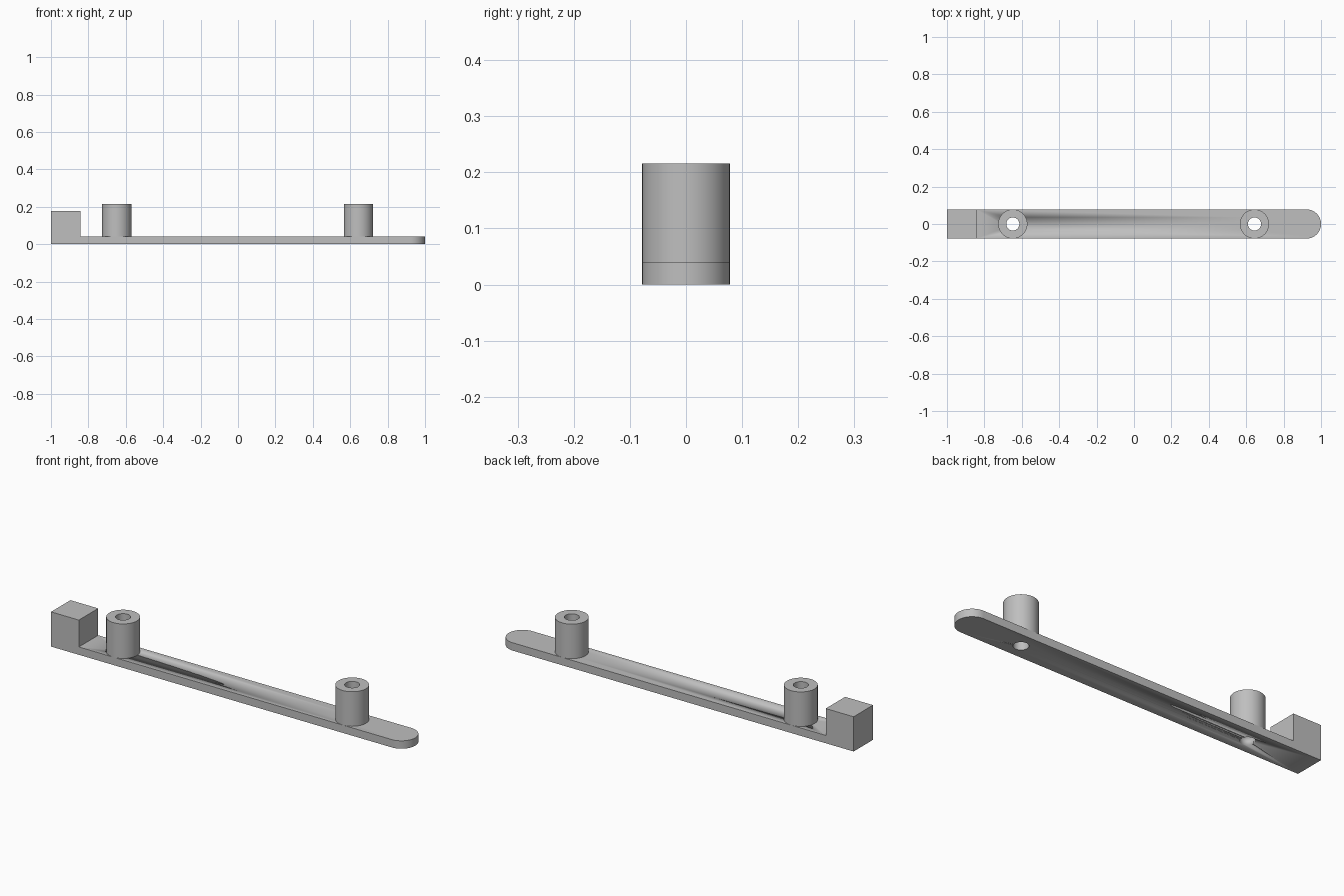
import bpy, bmesh
from math import pi, sin, cos, radians
from mathutils import Matrix

if "Cube" in bpy.data.objects:
    bpy.data.objects.remove(bpy.data.objects["Cube"])

HALF_WIDTH = 0.078      # also the radius of the rounded end and the posts
PLATE_TOP = 0.04
BLOCK_TOP, BLOCK_EDGE = 0.177, -0.843
POST_TOP, HOLE_RADIUS = 0.216, 0.035
POSTS = {"right_post": -0.648, "left_post": 0.644}
SIDES = 64

grey = bpy.data.materials.new("plain grey")
grey.use_nodes = True
colour = (0.52, 0.52, 0.52, 1)
grey.diffuse_color = colour
grey.node_tree.nodes["Principled BSDF"].inputs["Base Color"].default_value = colour


def finish(name, bm):
    """Turn a bmesh into a named object with sharp-edged smooth shading."""
    bmesh.ops.recalc_face_normals(bm, faces=bm.faces)
    mesh = bpy.data.meshes.new(name)
    bm.to_mesh(mesh)
    bm.free()
    mesh.materials.append(grey)
    obj = bpy.data.objects.new(name, mesh)
    bpy.context.collection.objects.link(obj)
    bpy.ops.object.select_all(action="DESELECT")
    obj.select_set(True)
    bpy.context.view_layer.objects.active = obj
    bpy.ops.object.shade_smooth_by_angle(angle=radians(30))
    return obj


# Flat bar: square right end, round left end, end block raised from its top
bm = bmesh.new()
outline = [(BLOCK_EDGE, HALF_WIDTH), (-1, HALF_WIDTH), (-1, -HALF_WIDTH), (BLOCK_EDGE, -HALF_WIDTH)]
for i in range(SIDES // 2 + 1):
    a = -pi / 2 + 2 * pi * i / SIDES
    outline.append((1 - HALF_WIDTH + HALF_WIDTH * cos(a), HALF_WIDTH * sin(a)))
base = bm.faces.new([bm.verts.new((x, y, 0)) for x, y in outline])
up = bmesh.ops.extrude_face_region(bm, geom=[base], use_keep_orig=True)["geom"]
bmesh.ops.translate(bm, vec=(0, 0, PLATE_TOP), verts=[v for v in up if isinstance(v, bmesh.types.BMVert)])
step = [v for v in bm.verts if v.co.z > 0 and abs(v.co.x - BLOCK_EDGE) < 1e-4]
bmesh.ops.connect_verts(bm, verts=step)
end_face = next(f for f in bm.faces if all(v.co.z > 0 and v.co.x < BLOCK_EDGE + 1e-4 for v in f.verts))
up = bmesh.ops.extrude_discrete_faces(bm, faces=[end_face])["faces"][0]
bmesh.ops.translate(bm, vec=(0, 0, BLOCK_TOP - PLATE_TOP), verts=up.verts)
bmesh.ops.remove_doubles(bm, verts=bm.verts, dist=1e-5)
bmesh.ops.recalc_face_normals(bm, faces=bm.faces)
bmesh.ops.dissolve_limit(bm, angle_limit=radians(1), verts=bm.verts, edges=bm.edges)
bar = finish("bar_with_end_block", bm)

for name, x in POSTS.items():
    # Hollow post: outer wall, top ring and bore turned from one profile
    bm = bmesh.new()
    profile = [(HALF_WIDTH, PLATE_TOP), (HALF_WIDTH, POST_TOP), (HOLE_RADIUS, POST_TOP), (HOLE_RADIUS, PLATE_TOP)]
    points = [bm.verts.new((r, 0, z)) for r, z in profile]
    edges = [bm.edges.new(pair) for pair in zip(points, points[1:])]
    bmesh.ops.spin(bm, geom=points + edges, cent=(0, 0, 0), axis=(0, 0, 1),
                   angle=2 * pi, steps=SIDES, use_merge=True)
    bmesh.ops.remove_doubles(bm, verts=bm.verts, dist=1e-5)
    bmesh.ops.translate(bm, vec=(x, 0, 0), verts=bm.verts)
    finish(name, bm)

    # Matching hole through the bar
    bm = bmesh.new()
    bmesh.ops.create_cone(bm, cap_ends=True, segments=SIDES, radius1=HOLE_RADIUS,
                          radius2=HOLE_RADIUS, depth=0.2, matrix=Matrix.Translation((x, 0, 0)))
    cutter = finish(name + "_hole_cutter", bm)
    cutter.hide_render = True
    cutter.hide_set(True)
    cut = bar.modifiers.new(name + "_hole", "BOOLEAN")
    cut.operation = "DIFFERENCE"
    cut.solver = "EXACT"
    cut.object = cutter
